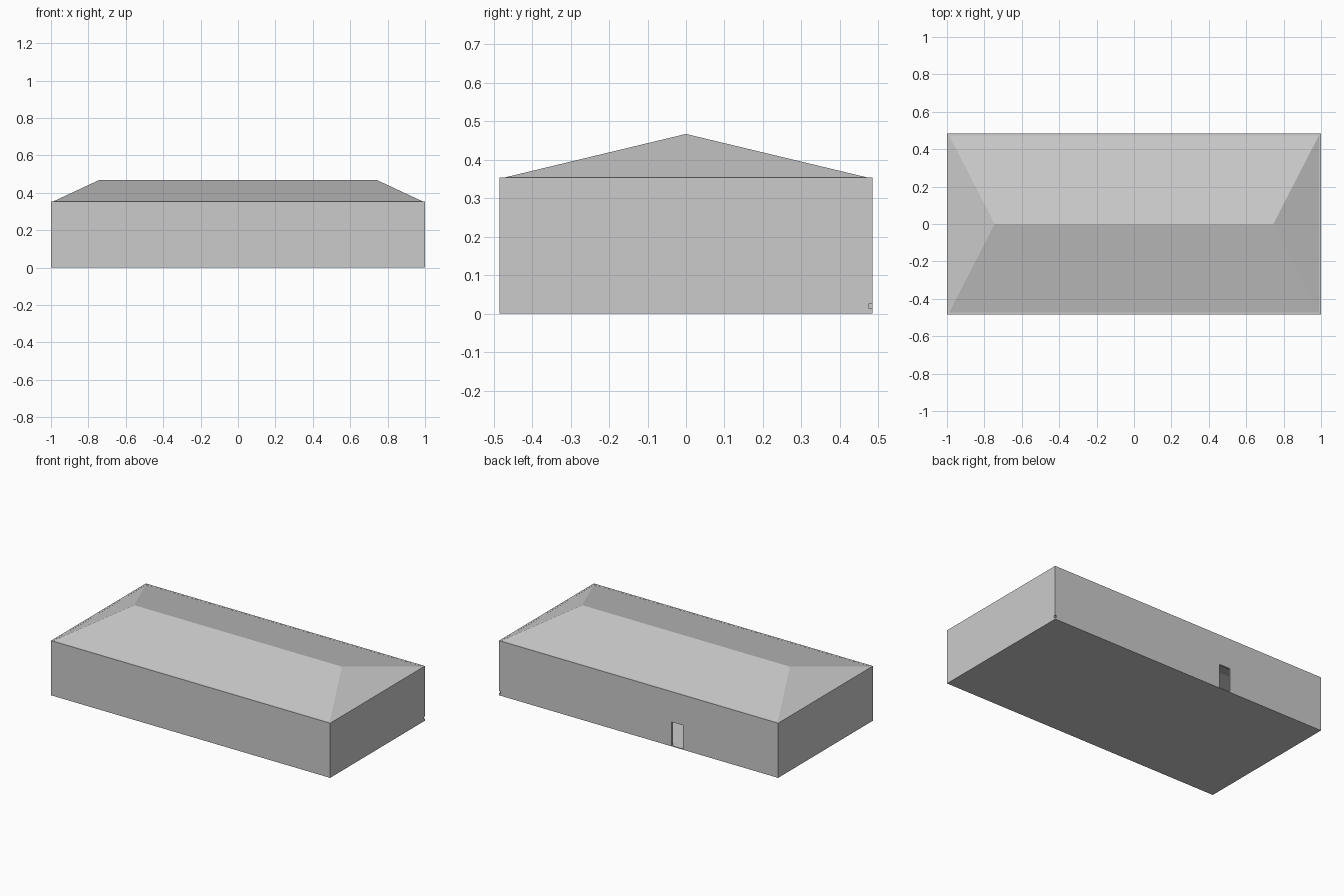
import bpy, bmesh

if "Cube" in bpy.data.objects:
    bpy.data.objects.remove(bpy.data.objects["Cube"])

HX, HY, EAVE, RIDGE_Z, RIDGE_X = 1.0, 0.485, 0.354, 0.467, 0.745
T = 0.012       # wall thickness
FLOOR = 0.004   # floor thickness


def make(name, verts, faces):
    mesh = bpy.data.meshes.new(name)
    mesh.from_pydata(verts, [], faces)
    bm = bmesh.new()
    bm.from_mesh(mesh)
    bmesh.ops.recalc_face_normals(bm, faces=bm.faces)
    bm.to_mesh(mesh)
    bm.free()
    ob = bpy.data.objects.new(name, mesh)
    bpy.context.collection.objects.link(ob)
    return ob


def box(name, lo, hi):
    verts = [(x, y, z) for x in (lo[0], hi[0]) for y in (lo[1], hi[1]) for z in (lo[2], hi[2])]
    faces = [(0, 1, 3, 2), (4, 6, 7, 5), (0, 4, 5, 1), (2, 3, 7, 6), (0, 2, 6, 4), (1, 5, 7, 3)]
    return make(name, verts, faces)


def cut(target, cutter):
    cutter.hide_render = True
    cutter.hide_set(True)
    m = target.modifiers.new(cutter.name, 'BOOLEAN')
    m.operation, m.solver, m.object = 'DIFFERENCE', 'EXACT', cutter


# hollow wall shell with a floor, open at the top
walls = box("walls", (-HX, -HY, 0), (HX, HY, EAVE))
cut(walls, box("room_cutter", (-HX + T, -HY + T, FLOOR), (HX - T, HY - T, EAVE + 0.1)))

# doorway through the back wall
cut(walls, box("door_cutter", (-0.317, HY - 2 * T, FLOOR + 0.001), (-0.237, HY + 0.1, 0.158)))

# tiny notch at the back right corner
cut(walls, box("notch_cutter", (HX - 0.009, HY - 0.009, 0.013), (HX + 0.1, HY + 0.1, 0.027)))

# hipped roof sheet sitting on the inner edge of the walls
ex, ey = HX - T, HY - T
ez = EAVE - 0.0005
roof = make("roof",
            [(-ex, -ey, ez), (ex, -ey, ez), (ex, ey, ez), (-ex, ey, ez),
             (-RIDGE_X, 0, RIDGE_Z), (RIDGE_X, 0, RIDGE_Z)],
            [(0, 1, 5, 4), (1, 2, 5), (2, 3, 4, 5), (3, 0, 4)])
